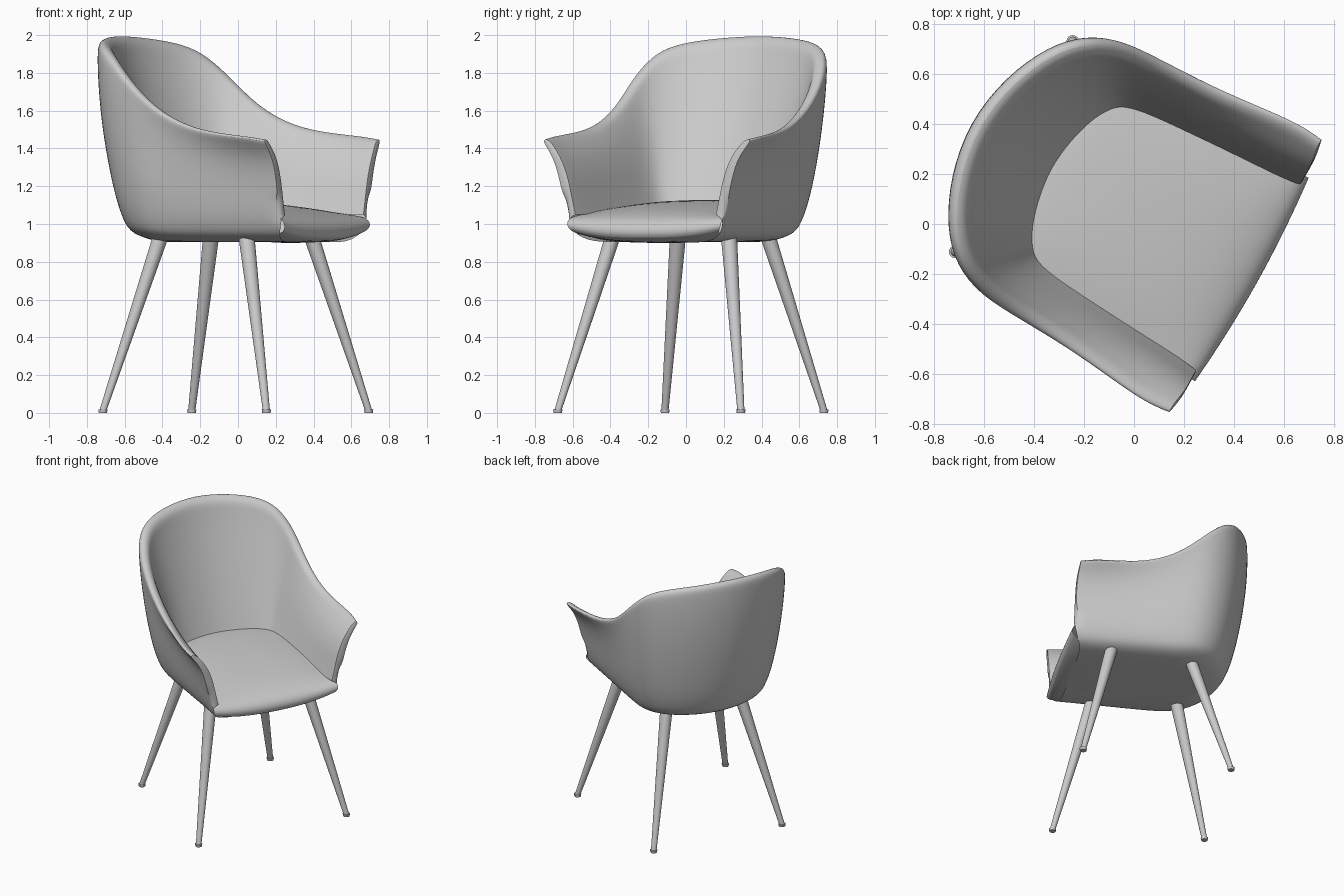
import bpy, bmesh, math
from mathutils import Vector, Matrix

if "Cube" in bpy.data.objects:
    bpy.data.objects.remove(bpy.data.objects["Cube"])

# Whole chair is turned on the spot; local +x is the chair's forward, local y its width
PLACE = Matrix.Translation((0.0176, 0.0314, 0)) @ Matrix.Rotation(math.radians(-29.2), 4, 'Z')


def interp(x, pts):
    for (a, fa), (b, fb) in zip(pts, pts[1:]):
        if x <= b:
            t = max(0, (x - a) / (b - a))
            return fa + (fb - fa) * t
    return pts[-1][1]


def finish(name, bm, angle=60):
    bmesh.ops.remove_doubles(bm, verts=bm.verts, dist=0.0005)
    bmesh.ops.recalc_face_normals(bm, faces=bm.faces)
    me = bpy.data.meshes.new(name)
    bm.to_mesh(me)
    bm.free()
    ob = bpy.data.objects.new(name, me)
    bpy.context.collection.objects.link(ob)
    ob.matrix_world = PLACE
    bpy.ops.object.select_all(action='DESELECT')
    ob.select_set(True)
    bpy.context.view_layer.objects.active = ob
    bpy.ops.object.shade_smooth_by_angle(angle=math.radians(angle))
    return ob


def mirror_and_smooth(ob, levels):
    m = ob.modifiers.new("mirror", 'MIRROR')
    m.use_axis = (False, True, False)
    m.use_clip = True
    s = ob.modifiers.new("smooth", 'SUBSURF')
    s.levels = s.render_levels = levels


def grid(bm, rows):
    vs = [[bm.verts.new(p) for p in r] for r in rows]
    for a, b in zip(vs, vs[1:]):
        for j in range(len(a) - 1):
            bm.faces.new((a[j], a[j + 1], b[j + 1], b[j]))
    return vs


# Shell: half plan from arm front to back centre
# (outer x, outer y, rim z, rim flare, seat edge x, seat edge y)
STATIONS = [
    (.505, .578, 1.448, .09, .505, .425), (.38, .58, 1.465, .1, .38, .41),
    (.20, .582, 1.482, .073, .20, .395), (0, .588, 1.515, .04, .03, .378),
    (-.22, .592, 1.615, .015, -.15, .362), (-.40, .59, 1.785, 0, -.265, .34),
    (-.54, .53, 1.915, 0, -.305, .285), (-.65, .42, 1.965, 0, -.335, .22),
    (-.74, .23, 1.99, 0, -.36, .12), (-.78, 0, 2.003, 0, -.375, 0)]
SCALE = [(.905, .58), (.92, .69), (.95, .765), (1.03, .828), (1.2, .895),
         (1.4, .94), (1.6, .98), (1.85, 1.0), (2.01, .985)]
OUT_F = [.985, .93, .8, .6, .4, .22, .1, .04, 0]
IN_F = [.97, .9, .75, .5, .25, 0]


def outer(st, z):
    x, y, rim, flare = st[:4]
    s = interp(z, SCALE)
    f = (z - .905) / (rim - .905)
    y = y * s + flare * max(0, (f - .68) / .32) ** 1.5
    if x > .45:     # arm front: round the top corner, tuck the foot under the seat lip
        x -= .015 * max(0, f - .85) / .15 + .06 * max(0, .15 - f) / .15
    return Vector((x * s if x < 0 else x, y, z))


bm = bmesh.new()
rows = []
for st in STATIONS:
    rim, seat_z = st[2], 1.05
    gap = Vector((st[4], st[5], seat_z)) - outer(st, seat_z)
    inward, depth = gap.normalized(), gap.length
    rim_t = interp(depth, [(0, .045), (.08, .045), (.25, .07)])
    out = [outer(st, .905 + f * (rim - .905)) for f in OUT_F]
    inn = []
    for f in IN_F:
        p = outer(st, seat_z + f * (rim - seat_z))
        thick = rim_t + max(0, depth - rim_t) * (1 - f ** 1.6)
        inn.append(p + inward * thick)
    top = out[0] * .6 + inn[0] * .4
    top.z = rim + .003
    last = out[-1]
    under = [Vector((last.x, last.y * .5, .904)), Vector((last.x, 0, .904))]
    rows.append(inn[::-1] + [top] + out + under)
verts = grid(bm, rows)
end, n = verts[0], len(IN_F)           # close the front edge of the arm
bm.faces.new((end[n - 1], end[n], end[n + 1]))
for k in range(n - 1):
    bm.faces.new((end[n - 1 - k], end[n + 1 + k], end[n + 2 + k], end[n - 2 - k]))
crease = bm.edges.layers.float.new('crease_edge')
for a, b in zip(end[:2 * n], end[1:2 * n]):
    bm.edges.get((a, b))[crease] = .6
mirror_and_smooth(finish("shell", bm), 2)

# Seat cushion: (x, centre z, half width, edge lift, edge setback) from back to front lip
SEAT = [(-.43, 1.12, .34, -.01, -.09), (-.36, 1.128, .36, -.01, -.04), (-.15, 1.128, .385, -.02, 0),
        (.1, 1.11, .405, -.02, 0), (.3, 1.085, .42, -.02, 0), (.42, 1.06, .44, -.01, .01),
        (.515, 1.025, .463, .01, .015), (.55, .975, .47, .025, .025),
        (.54, .922, .45, .04, .025), (.47, .903, .42, .04, .02), (.3, .9, .37, .015, 0)]
bm = bmesh.new()
rows = []
for x, z, w, lift, back in SEAT:
    rows.append([(x - back * t * t, w * t, z + lift * t ** 3) for t in (0, .3, .6, .85, 1)])
grid(bm, rows)
mirror_and_smooth(finish("seat", bm), 2)


# Tapered splayed legs with small foot caps
def rod(bm, a, b, ra, rb, n=20):
    rings = []
    for c, r in ((a, ra), (b, rb)):
        rings.append([bm.verts.new((c[0] + r * math.cos(2 * math.pi * i / n),
                                    c[1] + r * math.sin(2 * math.pi * i / n), c[2])) for i in range(n)])
    for i in range(n):
        j = (i + 1) % n
        bm.faces.new((rings[0][i], rings[0][j], rings[1][j], rings[1][i]))
    bm.faces.new(rings[0][::-1])
    bm.faces.new(rings[1])


LEGS = {"front": ((.462, .555), (.228, .352)), "back": ((-.570, .482), (-.336, .273))}
for pos, (foot, top) in LEGS.items():
    for side, s in (("left", 1), ("right", -1)):
        bm = bmesh.new()
        rod(bm, (foot[0], foot[1] * s, .012), (top[0], top[1] * s, .935), .019, .043)
        finish(f"{pos}_leg_{side}", bm, 40)
        bm = bmesh.new()
        rod(bm, (foot[0], foot[1] * s, 0), (foot[0], foot[1] * s, .018), .022, .025)
        finish(f"{pos}_foot_{side}", bm, 40)
